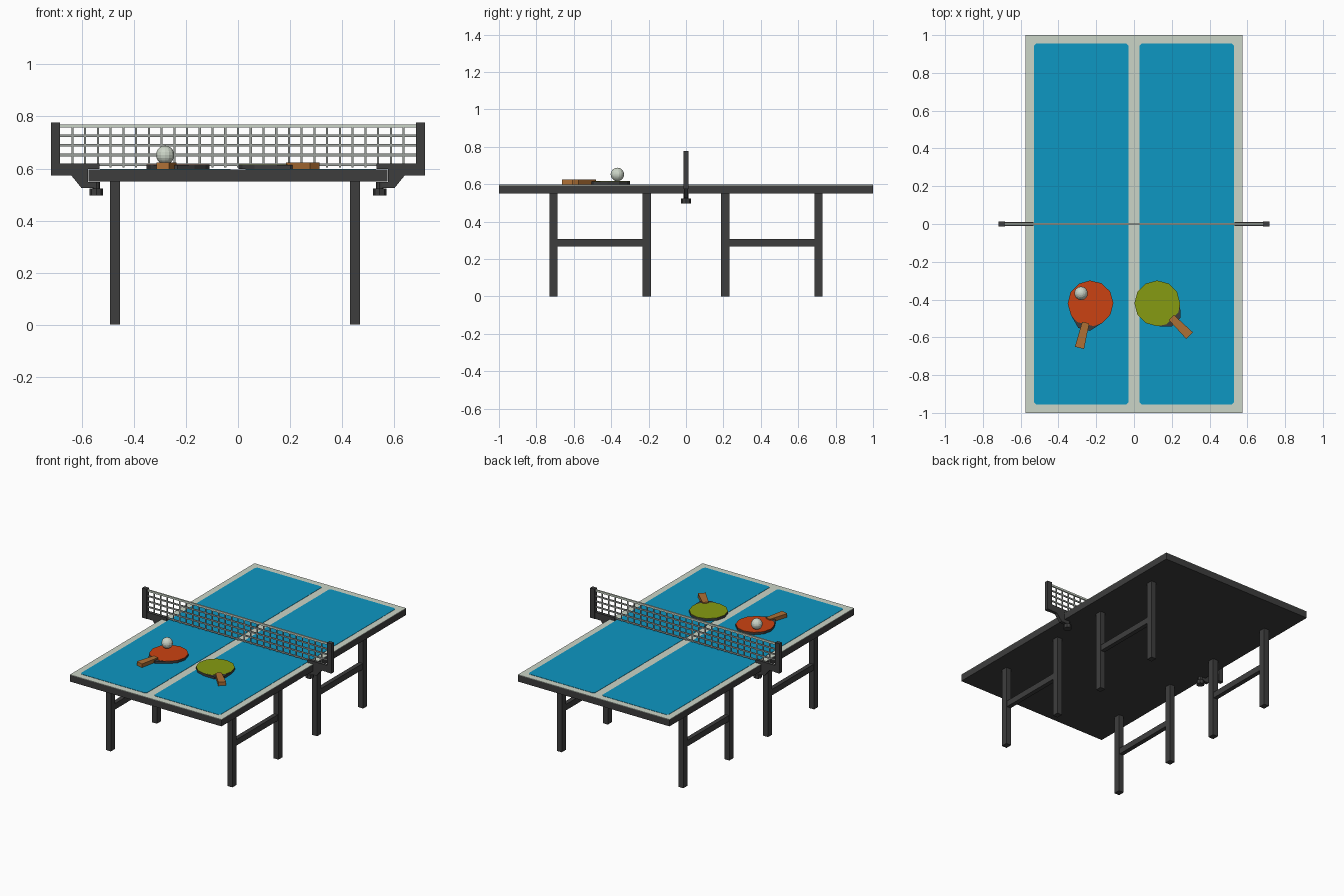
import bpy, bmesh, math
from mathutils import Matrix, Vector

if "Cube" in bpy.data.objects:
    bpy.data.objects.remove(bpy.data.objects["Cube"])


def material(name, rgb):
    m = bpy.data.materials.new(name)
    m.diffuse_color = (*rgb, 1)
    m.use_nodes = True
    m.node_tree.nodes["Principled BSDF"].inputs["Base Color"].default_value = m.diffuse_color
    return m


DARK = material("charcoal", (0.048, 0.048, 0.048))
WHITE = material("off white", (0.60, 0.66, 0.57))
BLUE = material("table blue", (0.004, 0.31, 0.54))
RED = material("red rubber", (0.60, 0.055, 0.006))
GREEN = material("green rubber", (0.24, 0.33, 0.006))
WOOD = material("handle wood", (0.42, 0.16, 0.035))
NET = material("net grey", (0.33, 0.35, 0.33))


def finish(name, bm, mat, matrix=None):
    bmesh.ops.recalc_face_normals(bm, faces=bm.faces)
    me = bpy.data.meshes.new(name)
    bm.to_mesh(me)
    bm.free()
    me.materials.append(mat)
    ob = bpy.data.objects.new(name, me)
    if matrix:
        ob.matrix_world = matrix
    bpy.context.collection.objects.link(ob)
    return ob


def add_box(bm, x0, x1, y0, y1, z0, z1):
    m = Matrix.Translation(((x0 + x1) / 2, (y0 + y1) / 2, (z0 + z1) / 2))
    bmesh.ops.create_cube(bm, size=1, matrix=m @ Matrix.Diagonal((x1 - x0, y1 - y0, z1 - z0, 1)))


def box(name, mat, *dims):
    bm = bmesh.new()
    add_box(bm, *dims)
    return finish(name, bm, mat)


def prism(name, mat, pts, direction, matrix=None):
    """Extrude a closed 3D outline along a direction."""
    bm = bmesh.new()
    f = bm.faces.new([bm.verts.new(p) for p in pts])
    r = bmesh.ops.extrude_face_region(bm, geom=[f])
    bmesh.ops.translate(bm, vec=direction, verts=[v for v in r["geom"] if isinstance(v, bmesh.types.BMVert)])
    return finish(name, bm, mat, matrix)


# Table top: dark slab, white lines plate, two blue courts with clipped corners
box("table_slab", DARK, -0.575, 0.575, -1, 1, 0.55, 0.594)
box("table_line_plate", WHITE, -0.575, 0.575, -1, 1, 0.594, 0.597)
for side, x0, x1 in (("left", -0.53, -0.028), ("right", 0.028, 0.53)):
    c, y = 0.012, 0.955
    outline = [(x0 + c, -y), (x1 - c, -y), (x1, -y + c), (x1, y - c),
               (x1 - c, y), (x0 + c, y), (x0, y - c), (x0, -y + c)]
    prism(side + "_court", BLUE, [(a, b, 0.597) for a, b in outline], (0, 0, 0.002))

# Legs in pairs, each pair joined by a crossbar
for side, x in (("left", -0.472), ("right", 0.45)):
    for end, s in (("front", -1), ("back", 1)):
        for pos, y in (("outer", 0.708), ("inner", 0.21)):
            box(f"{side}_{end}_{pos}_leg", DARK, x - 0.019, x + 0.019,
                s * y - 0.022, s * y + 0.022, 0, 0.551)
        ya, yb = sorted((s * 0.225, s * 0.69))
        box(f"{side}_{end}_crossbar", DARK, x - 0.015, x + 0.015, ya, yb, 0.267, 0.308)

# Net posts, clamps and clamp knobs on both sides
clamp = [(0.533, 0.619), (0.70, 0.619), (0.70, 0.573), (0.64, 0.573), (0.602, 0.526),
         (0.535, 0.526), (0.535, 0.549), (0.577, 0.549), (0.577, 0.599), (0.533, 0.599)]
for side, s in (("left", -1), ("right", 1)):
    xa, xb = sorted((s * 0.684, s * 0.718))
    box(side + "_net_post", DARK, xa, xb, -0.0135, 0.0135, 0.573, 0.777)
    prism(side + "_net_clamp", DARK, [(s * x, -0.011, z) for x, z in clamp], (0, 0.022, 0))
    bm = bmesh.new()
    for r, z0, z1 in ((0.014, 0.515, 0.549), (0.026, 0.497, 0.523)):
        bmesh.ops.create_cone(bm, cap_ends=True, segments=8, radius1=r, radius2=r, depth=z1 - z0,
                              matrix=Matrix.Translation((s * 0.544, 0, (z0 + z1) / 2)))
    finish(side + "_clamp_knob", bm, DARK)

# Net: mesh of strings with a white tape on top
bm = bmesh.new()
cells, half = 28, 0.685
for i in range(1, cells):
    x = -half + 2 * half * i / cells
    add_box(bm, x - 0.004, x + 0.004, -0.002, 0.002, 0.605, 0.762)
for z in (0.614, 0.652, 0.689, 0.726):
    add_box(bm, -half, half, -0.003, 0.003, z - 0.005, z + 0.005)
finish("net_strings", bm, NET)
box("net_tape", WHITE, -half, half, -0.005, 0.005, 0.757, 0.77)


# Paddles: dark blade with neck, coloured rubber on top, wooden handle
def paddle(name, rubber, x, y, direction):
    m = Matrix.Translation((x, y, 0.598)) @ Matrix.Rotation(direction, 4, "Z")
    R = 0.121

    def arc(r):
        # twelve-sided outline, open towards the handle at -y
        return [(r * math.sin(a), r * math.cos(a)) for a in
                (math.radians(15 + 30 * k) for k in range(12))]
    ring = arc(R)
    blade = ring[:5] + [(0.032, -0.142), (-0.032, -0.142)] + ring[7:]
    rub = ring[:5] + [(0.045, -0.113), (-0.045, -0.113)] + ring[7:]
    prism(name + "_blade", DARK, [(a, b, 0) for a, b in blade], (0, 0, 0.0165), m)
    prism(name + "_rubber", rubber, [(a, b, 0.0165) for a, b in rub], (0, 0, 0.0015), m)
    handle = [(-0.019, -0.105), (0.019, -0.105), (0.025, -0.243), (-0.025, -0.243)]
    prism(name + "_handle", WOOD, [(a, b, 0.0) for a, b in handle], (0, 0, 0.026), m)


paddle("red_paddle", RED, -0.23, -0.42, math.radians(-14))
paddle("green_paddle", GREEN, 0.123, -0.42, math.radians(45))

# Ball resting on the red paddle
bm = bmesh.new()
bmesh.ops.create_uvsphere(bm, u_segments=14, v_segments=10, radius=0.036,
                          matrix=Matrix.Translation((-0.28, -0.367, 0.652)))
finish("ball", bm, WHITE)
